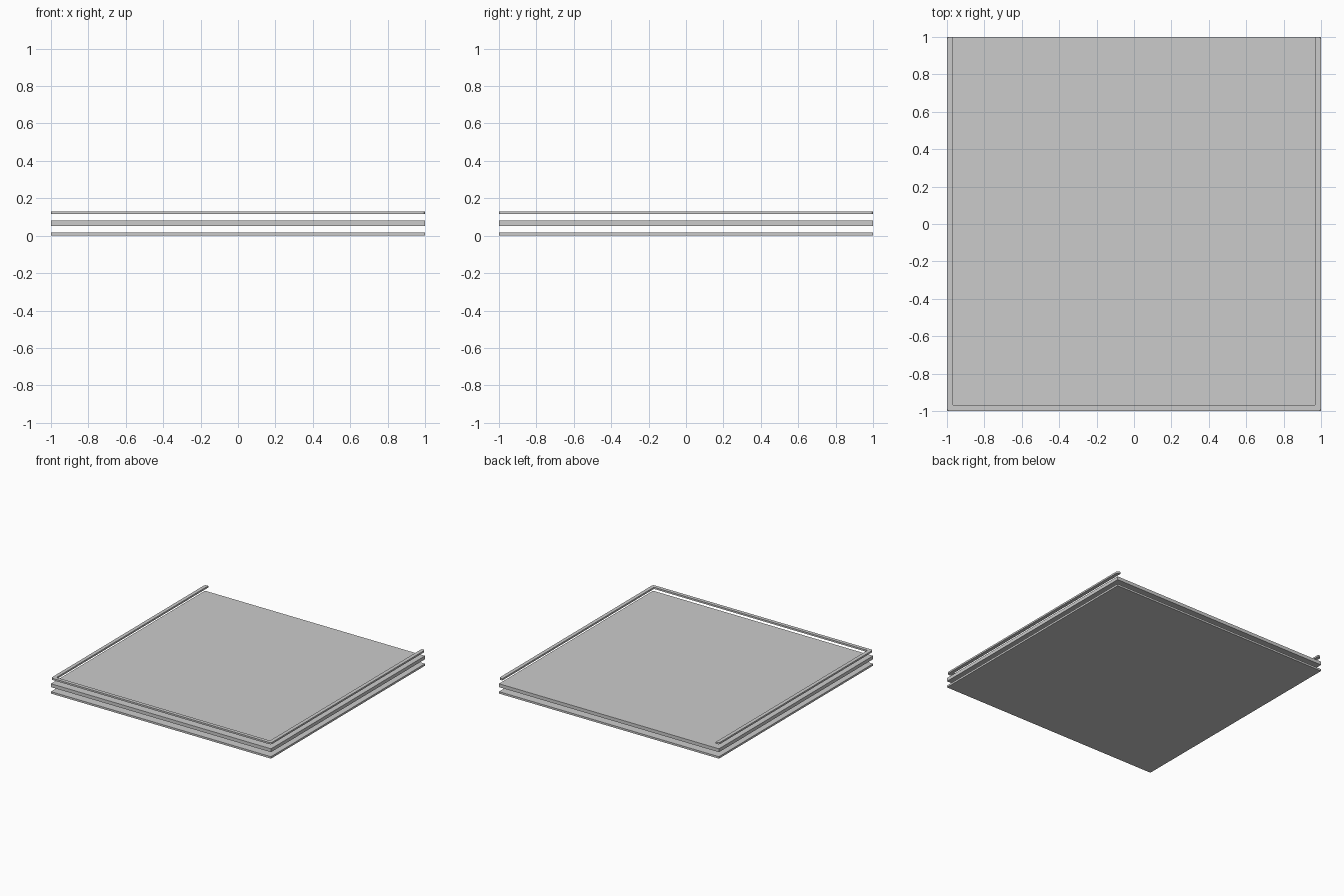
import bpy
import bmesh
from math import cos, sin, pi

cube = bpy.data.objects.get("Cube")
if cube:
    bpy.data.objects.remove(cube, do_unlink=True)

grey = bpy.data.materials.new("mid grey")
grey.use_nodes = True
colour = (0.6, 0.6, 0.6, 1)
grey.diffuse_color = colour
grey.node_tree.nodes["Principled BSDF"].inputs["Base Color"].default_value = colour


def arc(cx, cy, radius, start, end, steps=6):
    """Points along a circular corner, angles in quarter turns."""
    angles = [(start + (end - start) * i / steps) * pi / 2 for i in range(steps + 1)]
    return [(cx + radius * cos(a), cy + radius * sin(a)) for a in angles]


def prism(name, outline, bottom, top):
    """Extrude a flat outline between two heights."""
    bm = bmesh.new()
    face = bm.faces.new([bm.verts.new((x, y, bottom)) for x, y in outline])
    walls = bmesh.ops.extrude_face_region(bm, geom=[face])["geom"]
    moved = [v for v in walls if isinstance(v, bmesh.types.BMVert)]
    bmesh.ops.translate(bm, verts=moved, vec=(0, 0, top - bottom))
    bmesh.ops.recalc_face_normals(bm, faces=bm.faces)
    mesh = bpy.data.meshes.new(name)
    bm.to_mesh(mesh)
    bm.free()
    mesh.materials.append(grey)
    obj = bpy.data.objects.new(name, mesh)
    bpy.context.collection.objects.link(obj)
    return obj


# Full square sheets
square = [(-1, -1), (1, -1), (1, 1), (-1, 1)]
prism("bottom_plate", square, 0, 0.016)
prism("middle_slab", square, 0.053, 0.081)

# Three-sided rim, open at the back, with rounded outer corners
width, outer, inner = 0.03, 0.016, 0.008
c, d = 1 - outer, 1 - width
right_half = (
    arc(c, -c, outer, -1, 0)
    + arc(c, c, outer, 0, 1)
    + [(d, 1)]
    + arc(d - inner, inner - d, inner, 0, -1)
)
left_half = [(-x, y) for x, y in reversed(right_half)]
prism("open_rim", right_half + left_half, 0.115, 0.129)
